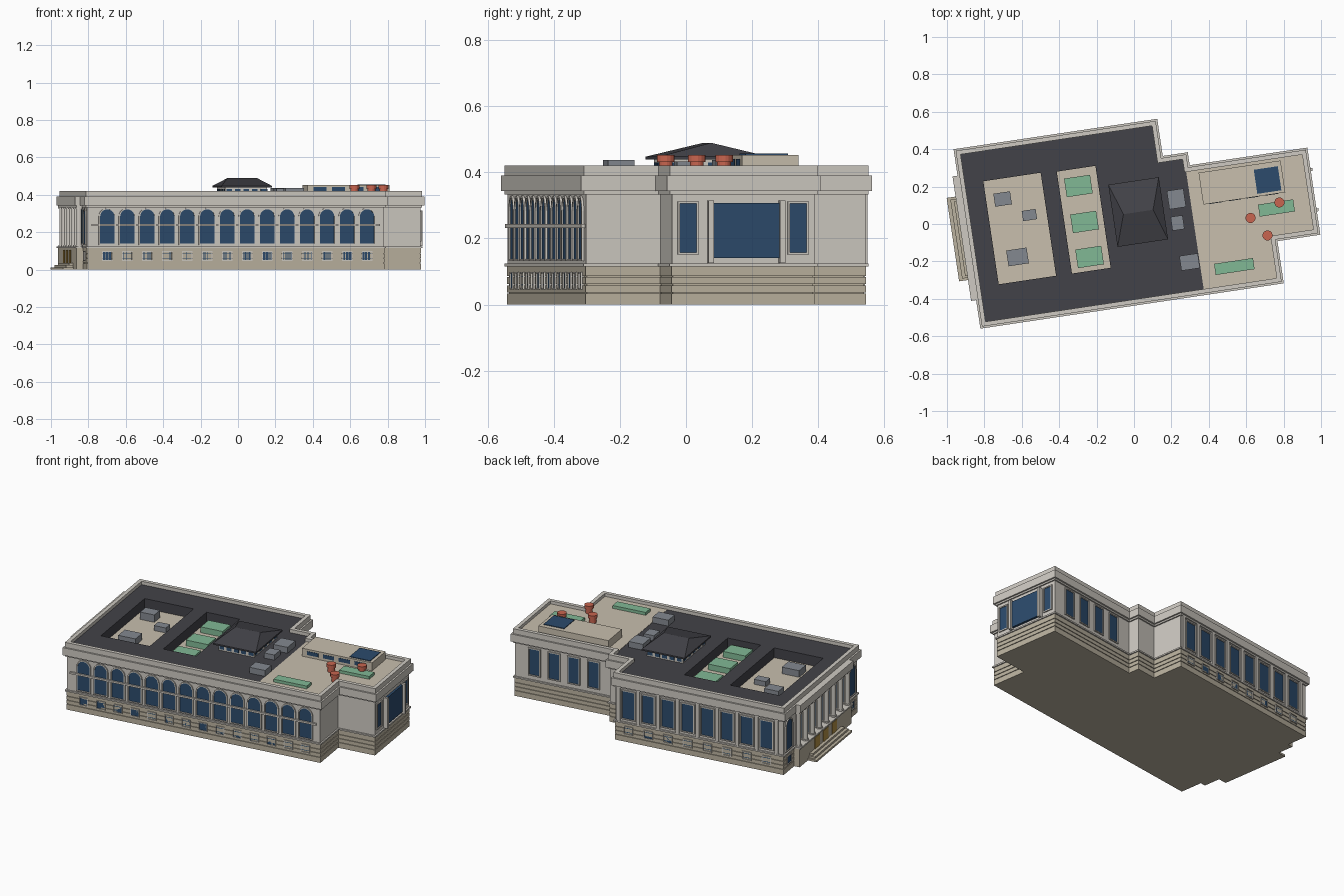
import bpy, bmesh
from math import pi, sin, cos, radians

if "Cube" in bpy.data.objects:
    bpy.data.objects.remove(bpy.data.objects["Cube"])

ROT = radians(8.5)      # the whole building is turned on its plot


def material(name, r, g, b):
    m = bpy.data.materials.new(name)
    m.diffuse_color = (r, g, b, 1)
    m.use_nodes = True
    m.node_tree.nodes["Principled BSDF"].inputs["Base Color"].default_value = m.diffuse_color
    return m


STONE = material("pale_stone", .62, .59, .54)
BASE = material("base_stone", .50, .45, .35)
DARK = material("dark_roofing", .055, .055, .065)
TAN = material("tan_roofing", .58, .52, .42)
GLASS = material("blue_glass", .025, .07, .15)
GREEN = material("green_glass", .22, .48, .30)
GREY = material("grey_metal", .23, .25, .28)
RED = material("red_metal", .58, .13, .08)
GOLD = material("gold_metal", .45, .28, .06)


def finish(name, bm, mat):
    bmesh.ops.recalc_face_normals(bm, faces=bm.faces)
    me = bpy.data.meshes.new(name)
    bm.to_mesh(me)
    bm.free()
    o = bpy.data.objects.new(name, me)
    me.materials.append(mat)
    o.rotation_euler.z = ROT
    bpy.context.collection.objects.link(o)
    return o


def add_prism(bm, pts, lo, hi, place, hole=None):
    """Extrude a 2D outline from lo to hi; with a hole outline it becomes a ring."""
    loops = [[bm.verts.new(place(a, b, c)) for a, b in p]
             for p in ([pts, hole] if hole else [pts]) for c in (lo, hi)]
    n = len(pts)
    for k in range(n):
        j = (k + 1) % n
        for a, b in ([(0, 1), (2, 3), (0, 2), (1, 3)] if hole else [(0, 1)]):
            bm.faces.new((loops[a][k], loops[a][j], loops[b][j], loops[b][k]))
    if not hole:
        bm.faces.new(loops[0])
        bm.faces.new(loops[1])


def flat(a, b, c):
    return (a, b, c)


def slab(name, pts, z0, z1, mat, hole=None):
    bm = bmesh.new()
    add_prism(bm, pts, z0, z1, flat, hole)
    return finish(name, bm, mat)


def rect(a0, a1, b0, b1):
    return [(a0, b0), (a1, b0), (a1, b1), (a0, b1)]


def boxes(name, items, mat):
    """items: (u0, u1, v0, v1, z0, z1)"""
    bm = bmesh.new()
    for a0, a1, b0, b1, z0, z1 in items:
        add_prism(bm, rect(a0, a1, b0, b1), z0, z1, flat)
    return finish(name, bm, mat)


def centred(items, su, sv, z0, z1):
    return [(u - su / 2, u + su / 2, v - sv / 2, v + sv / 2, z0, z1) for u, v in items]


def inset(pts, d):
    """Inset a right-angled counter-clockwise outline."""
    out = []
    for i, (x, y) in enumerate(pts):
        nx = ny = 0
        for p, q in ((pts[i - 1], (x, y)), ((x, y), pts[(i + 1) % len(pts)])):
            ex, ey = q[0] - p[0], q[1] - p[1]
            l = (ex * ex + ey * ey) ** .5
            nx, ny = nx - ey / l, ny + ex / l
        out.append((x + d * nx, y + d * ny))
    return out


def facade(name, face, shapes, out, mat, holes=None):
    """Panels or frames standing 'out' proud of a facade."""
    axis, sign, plane = face
    if axis == 'v':
        place = lambda s, z, c: (s, plane + sign * c, z)
    else:
        place = lambda s, z, c: (plane + sign * c, s, z)
    bm = bmesh.new()
    for i, p in enumerate(shapes):
        add_prism(bm, p, -.004, out, place, holes[i] if holes else None)
    return finish(name, bm, mat)


def arch(s, w, z0, top, n=10):
    r = w / 2
    return [(s - r, z0), (s + r, z0)] + [
        (s + r * cos(pi * k / n), top - r + r * sin(pi * k / n)) for k in range(n + 1)]


def pane(s, w, z0, z1):
    return rect(s - w / 2, s + w / 2, z0, z1)


def windows(name, face, make, places, w, z0, z1, rim=.007):
    facade(name + "_glass", face, [make(s, w, z0, z1) for s in places], .002, GLASS)
    facade(name + "_frames", face, [make(s, w + 2 * rim, z0 - rim, z1 + rim) for s in places],
           .007, STONE, [make(s, w, z0, z1) for s in places])


# Footprint at the cornice line
PLAN = [(-.895, -.432), (.745, -.432), (.745, -.204), (.977, -.204), (.977, .267),
        (.341, .267), (.341, .337), (.206, .337), (.206, .538), (-.895, .538)]
INNER = inset(PLAN, .033)
FRONT, BACK = ('v', -1, -.414), ('v', 1, .520)
LEFT, RIGHT, WING_BACK = ('u', -1, -.877), ('u', 1, .959), ('v', 1, .249)

# Rusticated base, walls, string course, cornice, parapet
slab("base_core", inset(PLAN, .021), 0, .115, BASE)
for i, (z0, z1) in enumerate([(0, .033), (.037, .058), (.062, .083), (.087, .115)]):
    slab(f"base_course_{i}", inset(PLAN, .016), z0, z1, BASE)
slab("walls", inset(PLAN, .018), .115, .335, STONE)
slab("string_course", inset(PLAN, .009), .115, .124, STONE)
slab("cornice", PLAN, .343, .39, STONE, INNER)
slab("cornice_bed", inset(PLAN, .010), .333, .343, STONE, INNER)
slab("parapet", inset(PLAN, .010), .39, .421, STONE, INNER)

# Dark main roof with two light wells, tan wing roof
roof = slab("main_roof", [(-.862, -.399), (.317, -.399), (.317, .304), (.173, .304),
                          (.173, .505), (-.862, .505)], .334, .40, DARK)
WELLS = [(-.763, -.453, -.212, .345), (-.367, -.158, -.213, .338)]
cutter = boxes("well_cutter", [w + (.32, .45) for w in WELLS], DARK)
cutter.hide_render = True
cutter.hide_viewport = True
cut = roof.modifiers.new("wells", 'BOOLEAN')
cut.operation, cut.object, cut.solver = 'DIFFERENCE', cutter, 'EXACT'
boxes("well_floors", [w + (.330, .339) for w in WELLS], TAN)
slab("wing_roof", [(.317, -.399), (.712, -.399), (.712, -.171), (.944, -.171),
                   (.944, .234), (.317, .234)], .334, .402, TAN)

# Rooftop plant and skylights
boxes("well_skylights", centred([(-.264, .245), (-.26, .05), (-.261, -.139)], .14, .10, .335, .375), GREEN)
boxes("well_units", centred([(-.675, .236)], .09, .07, .335, .385)
      + centred([(-.546, .13)], .075, .055, .335, .37)
      + centred([(-.642, -.082)], .11, .085, .335, .38), GREY)
boxes("roof_units", centred([(.244, .099)], .09, .10, .395, .437)
      + centred([(.231, -.029)], .065, .075, .395, .432)
      + centred([(.264, -.245)], .10, .08, .395, .437), GREY)
boxes("wing_skylights", centred([(.766, -.028)], .19, .065, .40, .42)
      + centred([(.497, -.304)], .21, .06, .40, .42), GREEN)
boxes("penthouse", [(.382, .825, .048, .22, .40, .452)], TAN)
boxes("penthouse_skylight", centred([(.741, .127)], .13, .13, .45, .456), GLASS)
facade("penthouse_windows", ('v', -1, .048),
       [pane(.45 + .10 * i, .07, .417, .440) for i in range(4)], .002, GLASS)

# Red vents with wider caps
bm = bmesh.new()
for u, v in [(.621, -.06), (.786, -.001), (.697, -.166)]:
    for r, z0, z1 in ((.021, .40, .433), (.027, .431, .452)):
        add_prism(bm, [(u + r * cos(k * pi / 8), v + r * sin(k * pi / 8)) for k in range(16)],
                  z0, z1, flat)
finish("roof_vents", bm, RED)

# Hipped lantern on the main roof
boxes("lantern_walls", [(-.082, .145, -.085, .205, .395, .44)], STONE)
for n, f, lo, hi in (("front", ('v', -1, -.085), -.06, .125), ("back", ('v', 1, .205), -.06, .125),
                     ("left", ('u', -1, -.082), -.06, .18), ("right", ('u', 1, .145), -.06, .18)):
    facade("lantern_windows_" + n, f,
           [pane(lo + (hi - lo) * i / 4, .03, .408, .43) for i in range(5)], .002, GLASS)
boxes("lantern_eave", [(-.105, .168, -.108, .228, .438, .447)], DARK)
bm = bmesh.new()
e = [bm.verts.new(p + (.447,)) for p in rect(-.105, .168, -.108, .228)]
a, b = bm.verts.new((-.048, .06, .489)), bm.verts.new((.112, .06, .489))
for f in ((e[0], e[1], b, a), (e[1], e[2], b), (e[2], e[3], a, b), (e[3], e[0], a), e[::-1]):
    bm.faces.new(f)
finish("lantern_roof", bm, DARK)

# Front arcade with rail and basement windows
bays = [-.769 + .108 * i for i in range(14)]
windows("front_arches", FRONT, arch, bays, .078, .138, .322)
windows("front_basement", FRONT, pane, bays, .048, .050, .094, .004)
facade("front_rail", FRONT, [rect(-.855, .705, .232, .243)], .012, STONE)

# Back windows and pilasters
rear = [.104 - .125 * i for i in range(8)]
windows("back_windows", BACK, pane, rear, .075, .145, .315)
windows("back_basement", BACK, pane, rear, .05, .050, .094, .004)
facade("back_pilasters", BACK, [pane(.1665 - .125 * i, .022, .124, .335) for i in range(9)], .008, STONE)
windows("wing_back_windows", WING_BACK, pane, [.46, .585, .71, .835], .065, .155, .315)

# Wing end: large bay window between two narrow ones
windows("wing_side_windows", RIGHT, pane, [-.137, .199], .05, .158, .305)
facade("bay_window", RIGHT, [rect(-.066, .144, .140, .307)], .014, GLASS)
facade("bay_pillars", RIGHT, [pane(-.070, .016, .126, .315), pane(.148, .016, .126, .315)], .028, STONE)

# Colonnade on the left end
boxes("colonnade_entablature", [(-.922, -.80, -.278, .395, .343, .39)], STONE)
boxes("colonnade_soffit", [(-.914, -.86, -.272, .389, .333, .344)], STONE)
boxes("colonnade_plinth", [(-.914, -.86, -.272, .389, 0, .115)], BASE)
boxes("colonnade_sill", [(-.922, -.86, -.278, .395, .115, .124)], STONE)
cols = [-.252 + .0887 * i for i in range(8)]
bm = bmesh.new()
for v in cols:
    for r, z0, z1 in ((.019, .124, .132), (.014, .132, .325), (.019, .325, .334)):
        add_prism(bm, [(-.897 + r * cos(k * pi / 8), v + r * sin(k * pi / 8)) for k in range(16)],
                  z0, z1, flat)
finish("columns", bm, STONE)
facade("colonnade_glass", LEFT, [pane(v + .0444, .055, .14, .32) for v in cols[:-1]], .002, GLASS)
windows("end_arches", LEFT, arch, [-.345, .455], .075, .138, .322)
windows("end_basement", LEFT, pane, [-.345, .455], .048, .050, .094, .004)
facade("doors", ('u', -1, -.914), [pane(v, .06, .03, .105) for v in (-.05, .06, .17)], .003, GOLD)

# Entrance steps
boxes("steps", [(-.970 + .018 * i, -.88, -.165 + .012 * i, .286 - .012 * i, 0, .012 * (i + 1))
                for i in range(3)], BASE)
